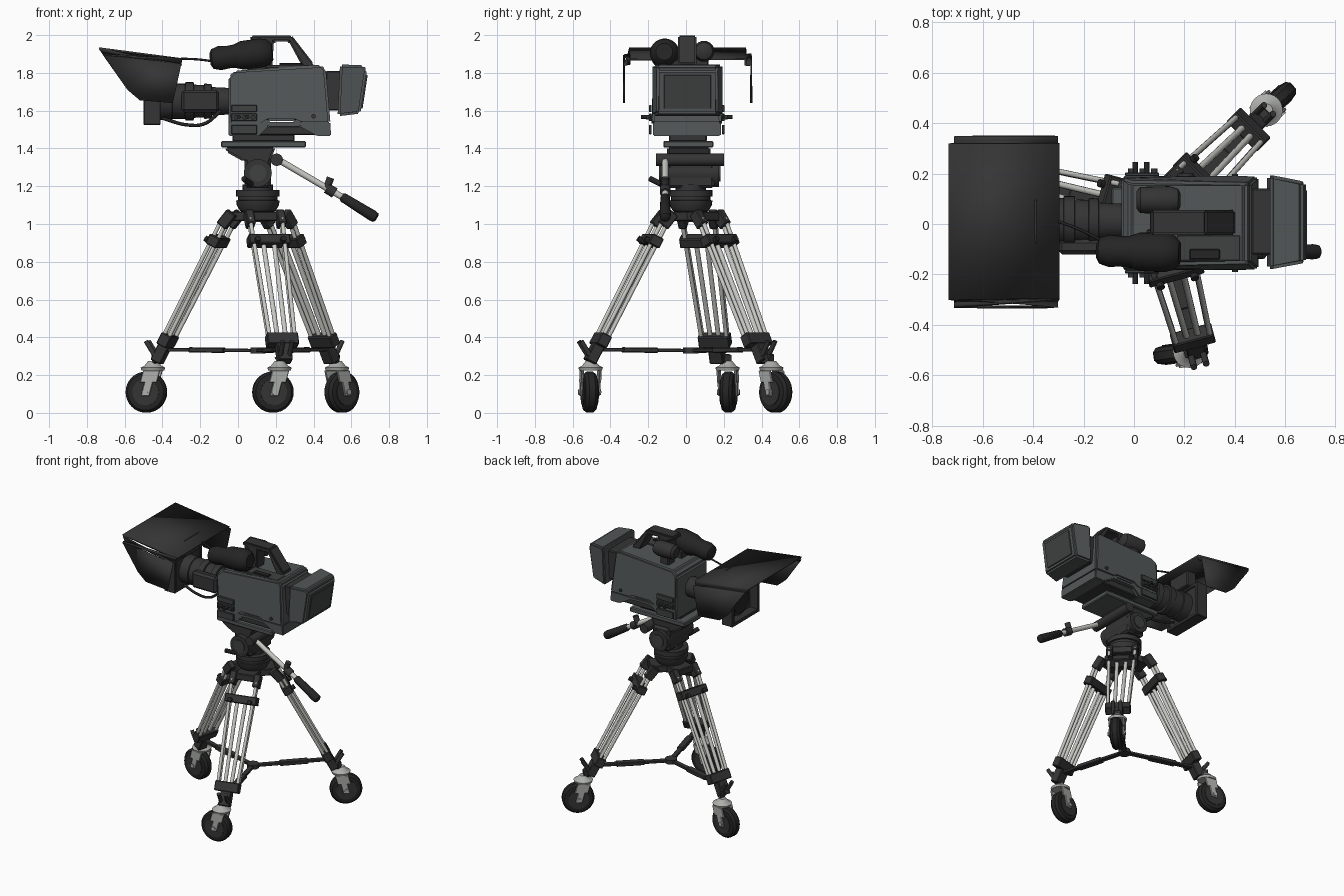
import bpy, bmesh, math
from mathutils import Vector as V, Matrix

cube = bpy.data.objects.get("Cube")
if cube:
    bpy.data.objects.remove(cube)


def material(name, rgb):
    m = bpy.data.materials.new(name)
    m.use_nodes = True
    m.diffuse_color = (*rgb, 1)
    bsdf = m.node_tree.nodes["Principled BSDF"]
    bsdf.inputs["Base Color"].default_value = (*rgb, 1)
    bsdf.inputs["Roughness"].default_value = 0.6
    return m


BODY = material("body grey", (0.085, 0.095, 0.095))
TRIM = material("trim grey", (0.05, 0.053, 0.053))
DARK = material("dark plastic", (0.035, 0.035, 0.035))
RUBBER = material("black rubber", (0.018, 0.018, 0.018))
METAL = material("tube metal", (0.58, 0.58, 0.55))
CAST = material("caster metal", (0.42, 0.43, 0.41))


def finish(name, bm, mat, bevel=0.0, seg=2):
    """Bevel, mark sharp edges, shade smooth and link the part."""
    bmesh.ops.recalc_face_normals(bm, faces=bm.faces)
    if bevel:
        bmesh.ops.bevel(bm, geom=list(bm.edges), offset=bevel, segments=seg,
                        affect='EDGES', clamp_overlap=True)
    for f in bm.faces:
        f.smooth = True
    for e in bm.edges:
        e.smooth = e.calc_face_angle(0) < 0.6
    me = bpy.data.meshes.new(name)
    bm.to_mesh(me)
    bm.free()
    me.materials.append(mat)
    ob = bpy.data.objects.new(name, me)
    bpy.context.collection.objects.link(ob)
    return ob


def box(name, x, y, z, mat, bevel=0.006):
    bm = bmesh.new()
    bmesh.ops.create_cube(bm, size=1)
    for v in bm.verts:
        v.co = V([(r[0] + r[1]) / 2 + c * (r[1] - r[0]) for c, r in zip(v.co, (x, y, z))])
    return finish(name, bm, mat, bevel, 1)


def prism(name, pts, y, mat, bevel=0.01, taper=None):
    """Extrude an x-z outline along y; taper(co) may reshape it."""
    bm = bmesh.new()
    a = [bm.verts.new((px, y[0], pz)) for px, pz in pts]
    b = [bm.verts.new((px, y[1], pz)) for px, pz in pts]
    bm.faces.new(a)
    bm.faces.new(b)
    for i in range(len(pts)):
        j = (i + 1) % len(pts)
        bm.faces.new((a[i], a[j], b[j], b[i]))
    if taper:
        for v in bm.verts:
            v.co.y *= taper(v.co)
    return finish(name, bm, mat, bevel)


def beam(name, p, q, w, t, side, mat, bevel=0.005):
    """Box from p to q, w wide along side and t thick."""
    p, q = V(p), V(q)
    d = (q - p).normalized()
    s = V(side).normalized()
    n = d.cross(s).normalized()
    bm = bmesh.new()
    bmesh.ops.create_cube(bm, size=1)
    for v in bm.verts:
        c = v.co.copy()
        v.co = (p + q) / 2 + s * c.x * w + n * c.y * t + (q - p) * c.z
    return finish(name, bm, mat, bevel, 1)


def lathe(name, p, axis, profile, mat, seg=24):
    """Turn (distance, radius) stations round an axis starting at p."""
    rot = V(axis).to_track_quat('Z', 'Y').to_matrix().to_4x4()
    bm = bmesh.new()
    rings = [[bm.verts.new((r * math.cos(k * math.tau / seg), r * math.sin(k * math.tau / seg), t))
              for k in range(seg)] for t, r in profile]
    for a, b in zip(rings, rings[1:]):
        for k in range(seg):
            bm.faces.new((a[k], a[k - 1], b[k - 1], b[k]))
    bm.faces.new(rings[0])
    bm.faces.new(rings[-1])
    bm.transform(Matrix.Translation(p) @ rot)
    return finish(name, bm, mat)


def tube(name, p, q, r, mat, seg=12):
    d = V(q) - V(p)
    return lathe(name, p, d, [(0, r), (d.length, r)], mat, seg)


def cable(name, pts, r, mat):
    cu = bpy.data.curves.new(name, 'CURVE')
    cu.dimensions, cu.bevel_depth, cu.bevel_resolution = '3D', r, 2
    sp = cu.splines.new('BEZIER')
    sp.bezier_points.add(len(pts) - 1)
    for bp, co in zip(sp.bezier_points, pts):
        bp.co = co
        bp.handle_left_type = bp.handle_right_type = 'AUTO'
    cu.materials.append(mat)
    bpy.context.collection.objects.link(bpy.data.objects.new(name, cu))


# Tripod legs, spreader and casters
CX, CY = 0.105, 0.025
casters = [("front", 285, (0.185, -0.51), 8), ("back_left", 45, (0.55, 0.475), 42),
           ("back_right", 165, (-0.485, 0.225), -8)]
for name, ang, (wx, wy), wdir in casters:
    a = math.radians(ang)
    out, side = V((math.cos(a), math.sin(a), 0)), V((-math.sin(a), math.cos(a), 0))

    def at(z, s=0.0, off=0.0):
        return V((CX, CY, z)) + out * (0.144 + 0.526 * (1.05 - z) + off) + side * s

    for s in (-1, 1):
        for off in (-0.016, 0.016):
            tube(name + "_outer_tube", at(1.03, s * 0.088, off), at(0.38, s * 0.068, off), 0.011, METAL)
        tube(name + "_inner_tube", at(0.92, s * 0.03), at(0.38, s * 0.022), 0.013, METAL)
        beam(name + "_hinge", at(1.06, s * 0.085, -0.02), at(0.99, s * 0.085), 0.045, 0.06, side, DARK)
        tube(name + "_clamp_knob", at(0.905, s * 0.07, 0.02), at(0.925, s * 0.07, 0.06), 0.016, RUBBER)
    beam(name + "_upper_clamp", at(0.935), at(0.885), 0.225, 0.065, side, DARK)
    beam(name + "_lower_clamp", at(0.415), at(0.355), 0.17, 0.06, side, DARK)
    beam(name + "_ankle", at(0.36), at(0.27), 0.075, 0.06, side, DARK)
    for s in (-0.025, 0.025):
        tube(name + "_foot_lock", at(0.285, s), at(0.38, s, 0.11), 0.013, DARK)
    beam(name + "_spider_arm", (CX, CY, 1.04), at(1.04), 0.14, 0.05, side, DARK)
    # Spreader arm with a thicker sleeve in the middle
    hub = V((CX, CY, 0.33))
    beam(name + "_spreader", hub, at(0.335), 0.035, 0.018, side, DARK, 0.003)
    beam(name + "_spreader_sleeve", hub.lerp(at(0.335), 0.35), hub.lerp(at(0.335), 0.72),
         0.048, 0.028, side, DARK)
    # Swivel caster
    w = math.radians(wdir)
    fwd, axle = V((math.cos(w), math.sin(w), 0)), V((-math.sin(w), math.cos(w), 0))
    centre = V((wx, wy, 0.11))
    trail = -0.035 if name == "back_left" else 0.035
    stem = centre + fwd * trail
    top = V((stem.x, stem.y, 0.225))
    beam(name + "_caster_link", at(0.29), top + V((0, 0, 0.06)), 0.05, 0.05, side, DARK)
    lathe(name + "_caster_swivel", top, (0, 0, 1),
          [(0, 0.06), (0.015, 0.065), (0.025, 0.045), (0.05, 0.025)], CAST)
    lathe(name + "_wheel", centre - axle * 0.036, axle,
          [(0, 0.075), (0.004, 0.096), (0.02, 0.109), (0.052, 0.109), (0.068, 0.096), (0.072, 0.075)],
          RUBBER, 32)
    lathe(name + "_wheel_hub", centre - axle * 0.04, axle, [(0, 0.07), (0.08, 0.07)], DARK)
    for s in (-1, 1):
        sh = axle * s * 0.047
        beam(name + "_fork_upper", top + sh, stem.lerp(centre, 0.5) + sh + V((0, 0, 0.05)),
             0.09, 0.012, fwd, CAST, 0.003)
        beam(name + "_fork_lower", stem.lerp(centre, 0.4) + sh + V((0, 0, 0.06)),
             centre + sh - V((0, 0, 0.02)), 0.045, 0.012, fwd, CAST, 0.003)
    tube(name + "_axle", centre - axle * 0.06, centre + axle * 0.06, 0.015, CAST)
lathe("spreader_hub", (CX, CY, 0.315), (0, 0, 1), [(0, 0.04), (0.03, 0.04)], DARK)

# Bowl and fluid head
lathe("bowl", (CX, CY, 1.01), (0, 0, 1),
      [(0, 0.06), (0.05, 0.07), (0.06, 0.095), (0.09, 0.112), (0.115, 0.115), (0.116, 0.105),
       (0.135, 0.105), (0.136, 0.116), (0.17, 0.116), (0.171, 0.08), (0.2, 0.08)], DARK)
box("head_block", (0.035, 0.175), (-0.1, 0.15), (1.19, 1.36), DARK, 0.015)
tube("tilt_drum", (0.105, -0.135, 1.27), (0.105, 0.175, 1.27), 0.074, DARK, 28)
tube("drum_cap", (0.105, -0.142, 1.27), (0.105, 0.182, 1.27), 0.045, TRIM, 24)
prism("head_cradle", [(-0.07, 1.41), (0.2, 1.41), (0.17, 1.33), (0.03, 1.33), (-0.06, 1.38)],
      (-0.1, 0.13), DARK)
tube("handle_rosette", (0.205, -0.16, 1.34), (0.205, 0.2, 1.34), 0.033, DARK, 16)
tube("lock_lever", (0.07, -0.13, 1.21), (0.03, -0.19, 1.24), 0.015, RUBBER)
box("quick_plate", (-0.09, 0.36), (-0.12, 0.145), (1.405, 1.44), BODY)
box("plate_riser", (-0.03, 0.3), (-0.09, 0.11), (1.435, 1.475), DARK)

# Pan handle
grip = V((0.565, -0.11, 1.135))
tube("handle_tube", (0.205, -0.11, 1.345), grip, 0.017, METAL)
d = (V((0.735, -0.11, 1.03)) - grip).normalized()
lathe("handle_grip", grip - d * 0.02, d,
      [(0, 0.018), (0.01, 0.025), (0.19, 0.03), (0.212, 0.027), (0.22, 0.015)], RUBBER, 16)
lathe("handle_clamp", V((0.47, -0.11, 1.19)), d, [(0, 0.028), (0.05, 0.028)], DARK, 16)
tube("handle_clamp_knob", (0.47, -0.11, 1.19), (0.49, -0.11, 1.245), 0.02, DARK)

# Camera body
prism("camera_body", [(-0.05, 1.52), (-0.05, 1.78), (-0.015, 1.812), (0.44, 1.842), (0.465, 1.82),
                      (0.49, 1.53), (0.33, 1.53), (0.3, 1.545), (0.16, 1.545), (0.12, 1.52)],
      (-0.182, 0.19), BODY, 0.012, lambda c: 0.87 if c.z > 1.8 else 1)
prism("camera_base", [(-0.05, 1.465), (-0.05, 1.54), (0.488, 1.54), (0.493, 1.465), (0.42, 1.465),
                      (0.33, 1.515), (0.16, 1.515), (0.11, 1.465)], (-0.176, 0.184), BODY, 0.006)
box("base_recess", (0.08, 0.42), (-0.15, 0.16), (1.47, 1.52), DARK)
box("top_panel", (0.17, 0.42), (-0.145, -0.045), (1.825, 1.843), TRIM, 0.003)
box("top_switches", (0.22, 0.34), (-0.14, -0.1), (1.83, 1.853), RUBBER, 0.003)
for y, s in ((-0.182, -1), (0.19, 1)):
    for z0, z1 in ((1.475, 1.525), (1.545, 1.585), (1.592, 1.63)):
        box("control_panel", (-0.035, 0.1), sorted((y, y + s * 0.014)), (z0, z1), TRIM, 0.003)
    for x in (-0.01, 0.035, 0.08):
        tube("control_knob", (x, y, 1.565), (x, y + s * 0.03, 1.565), 0.013, DARK)
    for x in (0.005, 0.05):
        tube("side_knob", (x, y, 1.567), (x, y + s * 0.055, 1.567), 0.011, RUBBER)
    tube("rear_connector", (0.4, y, 1.57), (0.4, y + s * 0.008, 1.57), 0.012, DARK)

# Battery pack
box("battery_mount", (0.465, 0.56), (-0.12, 0.14), (1.6, 1.81), DARK)
prism("battery", [(0.54, 1.845), (0.665, 1.84), (0.683, 1.815), (0.648, 1.585), (0.527, 1.57)],
      (-0.18, 0.195), BODY, 0.012, lambda c: 0.86 if c.x > 0.6 else 1)
slope = V((0.035, 0, 0.23)).normalized()
back = V((0.667, 0.008, 1.7))
beam("battery_panel", back - slope * 0.09, back + slope * 0.09, 0.25, 0.012, (0, 1, 0), TRIM, 0.002)

# Carry handle and microphone
prism("carry_handle", [(0.06, 1.975), (0.07, 1.998), (0.285, 1.998), (0.4, 1.85), (0.4, 1.825),
                       (0.34, 1.835), (0.27, 1.965), (0.19, 1.965), (0.18, 1.82), (0.1, 1.82),
                       (0.11, 1.96)], (-0.043, 0.055), DARK, 0.008)
lathe("microphone", (0.01, 0.095, 1.915), (1, 0, 0),
      [(0, 0.035), (0.015, 0.052), (0.13, 0.055), (0.165, 0.045), (0.175, 0.025)], DARK)
box("microphone_mount", (0.06, 0.13), (0.04, 0.12), (1.81, 1.89), DARK)

# Viewfinder
lathe("viewfinder", (-0.148, -0.105, 1.872), (0.328, -0.01, 0.04),
      [(0, 0.03), (0.012, 0.052), (0.05, 0.064), (0.1, 0.06), (0.13, 0.062), (0.17, 0.076),
       (0.27, 0.078), (0.31, 0.068), (0.332, 0.045)], RUBBER, 28)
box("viewfinder_bracket", (0.05, 0.15), (-0.13, -0.02), (1.8, 1.87), DARK)
cable("viewfinder_rod", [(-0.3, 0.01, 1.875), (-0.22, -0.02, 1.872), (-0.12, -0.07, 1.86)], 0.006, RUBBER)

# Zoom lens
lathe("lens", (-0.45, 0.01, 1.65), (1, 0, 0),
      [(0, 0.1), (0.1, 0.1), (0.102, 0.093), (0.17, 0.093), (0.172, 0.101), (0.215, 0.101),
       (0.217, 0.088), (0.27, 0.085), (0.272, 0.094), (0.31, 0.09), (0.312, 0.075), (0.41, 0.07)], DARK, 32)
box("lens_motor", (-0.3, -0.1), (-0.12, -0.06), (1.59, 1.71), DARK, 0.015)
cable("lens_cable", [(-0.4, -0.06, 1.56), (-0.27, -0.07, 1.525), (-0.18, -0.07, 1.53), (-0.09, -0.07, 1.6)],
      0.009, RUBBER)

# Matte box frame with glass, and flared hood above
for z in ((1.525, 1.55), (1.755, 1.78)):
    box("matte_rail", (-0.5, -0.41), (-0.15, 0.17), z, DARK, 0.004)
for y in ((-0.15, -0.125), (0.145, 0.17)):
    box("matte_side", (-0.5, -0.41), y, (1.525, 1.78), DARK, 0.004)
box("matte_back", (-0.435, -0.42), (-0.14, 0.16), (1.53, 1.775), DARK, 0.003)
tube("front_glass", (-0.46, 0.01, 1.65), (-0.44, 0.01, 1.65), 0.085, RUBBER, 32)
box("hood_bracket", (-0.46, -0.38), (-0.08, 0.1), (1.77, 1.89), DARK)

bm = bmesh.new()
outline = [(-0.735, 1.93), (-0.295, 1.872), (-0.345, 1.64), (-0.52, 1.655), (-0.585, 1.71)]
sides = [[bm.verts.new((x, y, z)) for x, z in outline] for y in (-0.328, 0.345)]
for s in sides:
    bm.faces.new(s)
bm.faces.new((sides[0][0], sides[0][1], sides[1][1], sides[1][0]))
folds = [e for e in bm.edges if len(e.link_faces) == 2]
bmesh.ops.bevel(bm, geom=folds, offset=0.03, segments=4, affect='EDGES')
hood = finish("lens_hood", bm, DARK)
mod = hood.modifiers.new("thickness", 'SOLIDIFY')
mod.thickness, mod.offset = 0.012, 0
